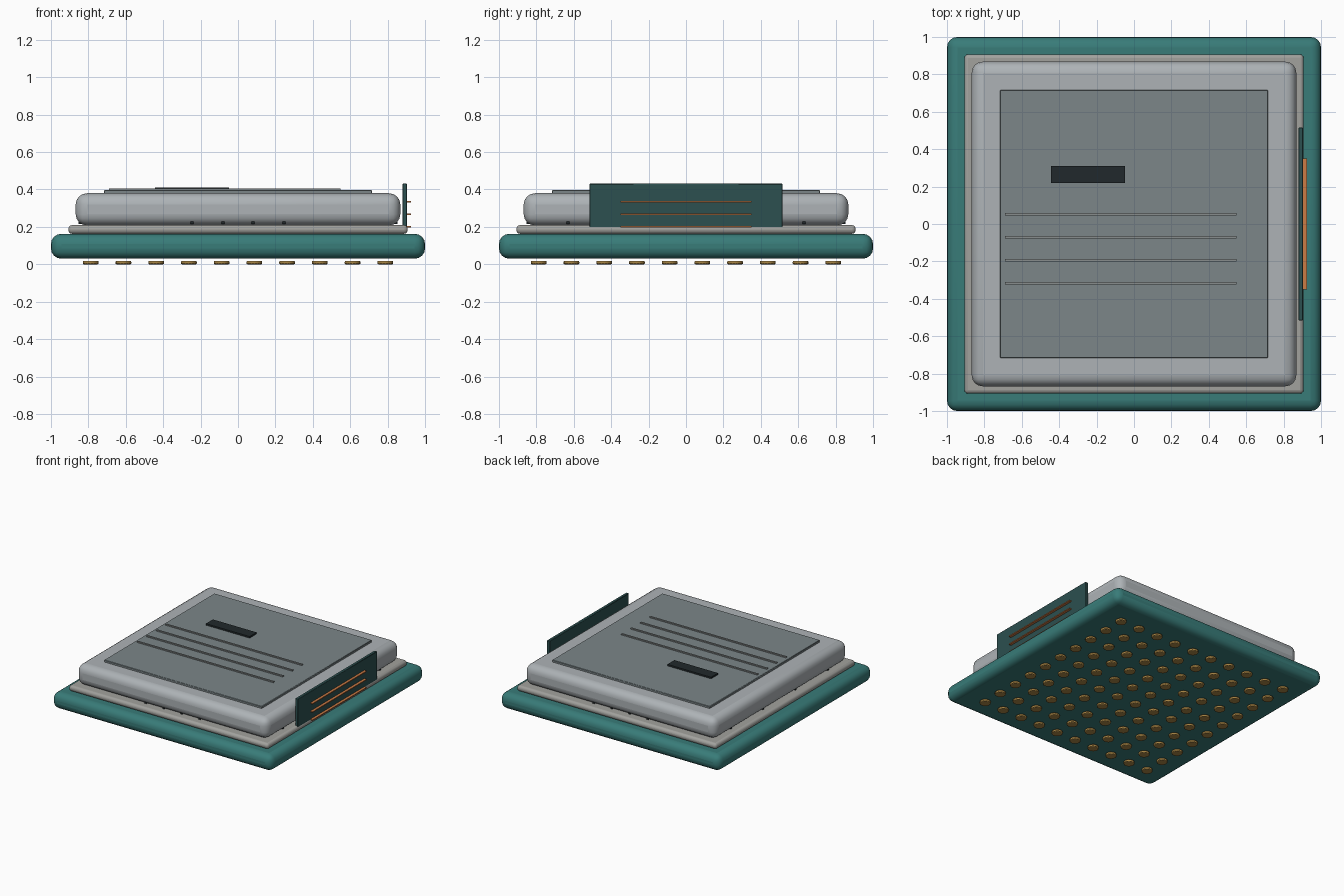
import bpy
import math

if "Cube" in bpy.data.objects:
    bpy.data.objects.remove(bpy.data.objects["Cube"])


def mat(name, r, g, b):
    m = bpy.data.materials.new(name)
    m.diffuse_color = (r, g, b, 1)
    m.use_nodes = True
    m.node_tree.nodes["Principled BSDF"].inputs["Base Color"].default_value = m.diffuse_color
    return m


TEAL = mat("teal_board", 0.04, 0.20, 0.19)
CARD = mat("dark_green", 0.025, 0.08, 0.08)
SEAL = mat("seal_grey", 0.36, 0.36, 0.34)
LID = mat("lid_metal", 0.42, 0.45, 0.47)
PLATE = mat("plate_grey", 0.20, 0.24, 0.25)
GROOVE = mat("line_grey", 0.25, 0.27, 0.27)
DARK = mat("near_black", 0.015, 0.022, 0.025)
COPPER = mat("copper", 0.60, 0.20, 0.06)
GOLD = mat("gold", 0.40, 0.24, 0.06)


def box(name, x, y, z, material, bevel=0.0, segments=4):
    """Box spanning the given (min, max) ranges, optionally rounded."""
    bpy.ops.mesh.primitive_cube_add(
        size=1, location=[(a + b) / 2 for a, b in (x, y, z)])
    ob = bpy.context.object
    ob.name = name
    ob.scale = [b - a for a, b in (x, y, z)]
    bpy.ops.object.transform_apply(location=False, rotation=False, scale=True)
    ob.data.materials.append(material)
    if bevel:
        mod = ob.modifiers.new("rounded_edges", 'BEVEL')
        mod.width = bevel
        mod.segments = segments
        bpy.ops.object.shade_smooth_by_angle(angle=math.radians(30))
    return ob


def slab(name, half, z, material, bevel=0.0, segments=4):
    return box(name, (-half, half), (-half, half), z, material, bevel, segments)


# Stacked body: board, seal frame, lid, top plate
slab("substrate_board", 1.0, (0.03, 0.163), TEAL, 0.055)
slab("seal_frame", 0.907, (0.163, 0.21), SEAL, 0.02, 3)
slab("heat_lid", 0.868, (0.208, 0.38), LID, 0.06)
slab("top_plate", 0.716, (0.375, 0.397), PLATE, 0.003, 1)

# Dark label bar and thin raised lines on the plate
box("label_bar", (-0.445, -0.048), (0.22, 0.31), (0.39, 0.41), DARK)
for i, y in enumerate((0.053, -0.07, -0.194, -0.317)):
    box(f"plate_line_{i + 1}", (-0.69, 0.547), (y - 0.007, y + 0.007),
        (0.39, 0.406), GROOVE)

# Upright card on the right side with copper traces
box("side_card", (0.879, 0.904), (-0.515, 0.515), (0.195, 0.431), CARD, 0.003, 1)
for i, z in enumerate((0.2, 0.267, 0.335)):
    box(f"card_trace_{i + 1}", (0.9, 0.925), (-0.35, 0.35),
        (z - 0.004, z + 0.004), COPPER)

# Tiny pins tucked under the lid rim
for s in (-1, 1):
    for i, t in enumerate((-0.245, -0.08, 0.08, 0.245)):
        box(f"rim_pin_y_{s}_{i}", (t - 0.008, t + 0.008),
            sorted((s * 0.82, s * 0.852)), (0.216, 0.232), DARK)
    for i, t in enumerate((-0.63, -0.21, 0.21, 0.63)):
        box(f"rim_pin_x_{s}_{i}", sorted((s * 0.82, s * 0.852)),
            (t - 0.008, t + 0.008), (0.216, 0.232), DARK)

# 10 x 10 grid of contact pads underneath
bpy.ops.mesh.primitive_cylinder_add(vertices=16, radius=0.042, depth=0.018)
pad = bpy.context.object
pad.name = "contact_pad"
pad.data.materials.append(GOLD)
mod = pad.modifiers.new("rounded_edges", 'BEVEL')
mod.width = 0.005
mod.segments = 2
mod.limit_method = 'ANGLE'
bpy.ops.object.shade_smooth_by_angle(angle=math.radians(35))
for i in range(10):
    for j in range(10):
        ob = pad
        if i or j:
            ob = pad.copy()
            bpy.context.collection.objects.link(ob)
        ob.location = (-0.7875 + 0.175 * i, -0.7875 + 0.175 * j, 0.009)
